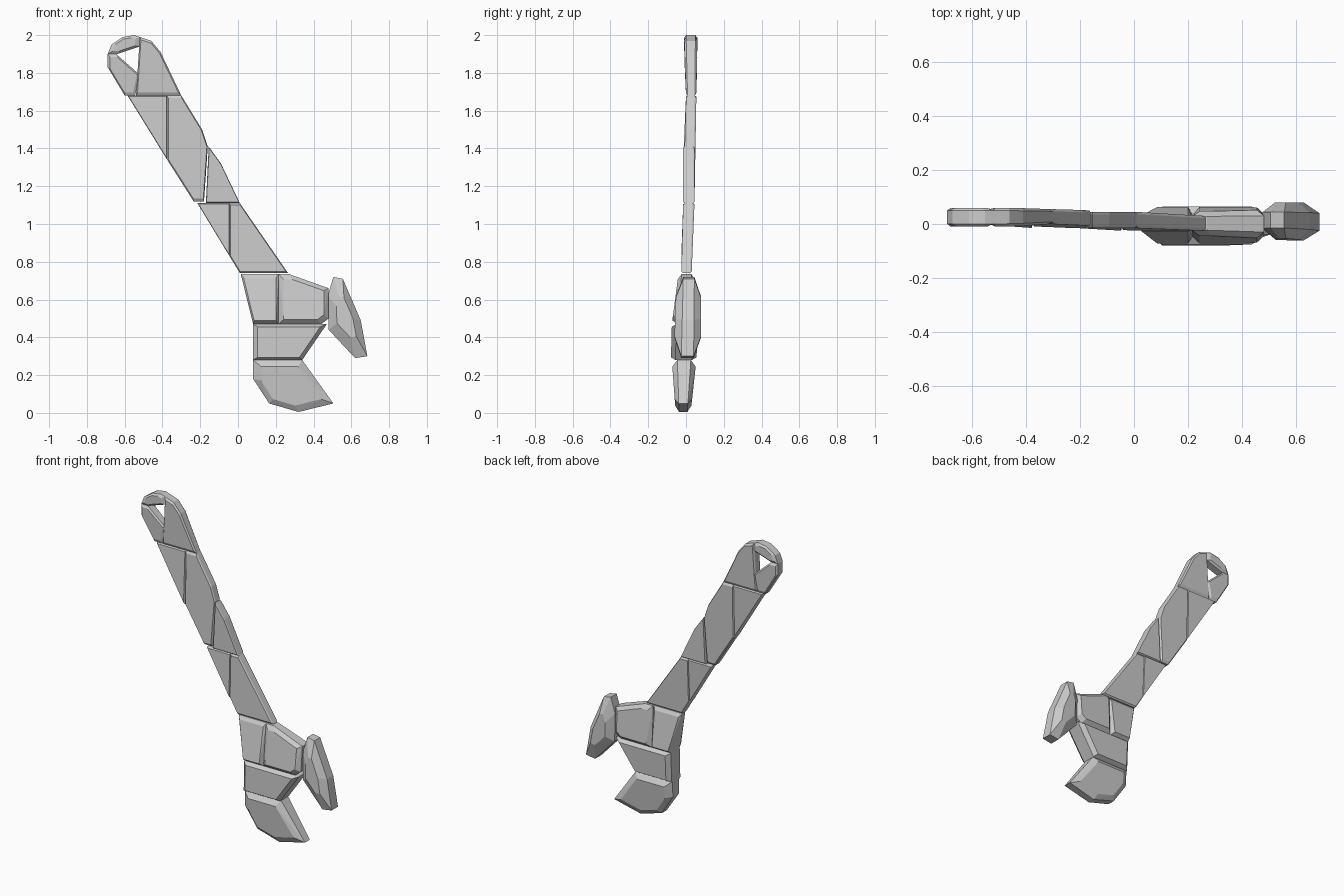
import bpy
import bmesh
from mathutils import Vector

default_cube = bpy.data.objects.get("Cube")
if default_cube:
    bpy.data.objects.remove(default_cube, do_unlink=True)

# Single steel colour
STEEL_COLOUR = (0.6, 0.6, 0.6, 1)
steel = bpy.data.materials.new("steel grey")
steel.use_nodes = True
steel.diffuse_color = STEEL_COLOUR
steel.node_tree.nodes["Principled BSDF"].inputs["Base Color"].default_value = STEEL_COLOUR


def chunk(name, outline, top_depth, bottom_depth, inset=0.95, rim=0.7):
    """Faceted convex slab: an (x, z) outline with chamfered front and back.

    The depths are (front y, back y) at the highest and lowest outline points.
    inset scales the faces towards the middle; rim is the relative edge thickness.
    """
    points = [Vector((x, 0, z)) for x, z in outline]
    centre = sum(points, Vector()) / len(points)
    low = min(p.z for p in points)
    high = max(p.z for p in points)

    def depth_at(z, side):
        blend = (z - low) / (high - low)
        return bottom_depth[side] + (top_depth[side] - bottom_depth[side]) * blend

    bm = bmesh.new()
    for point in points:
        inner = centre.lerp(point, inset)
        middle = (depth_at(point.z, 0) + depth_at(point.z, 1)) / 2
        for side in (0, 1):
            edge_y = middle + (depth_at(point.z, side) - middle) * rim
            bm.verts.new((point.x, edge_y, point.z))
            bm.verts.new((inner.x, depth_at(inner.z, side), inner.z))
    hull = bmesh.ops.convex_hull(bm, input=bm.verts)
    loose = {g for g in hull["geom_interior"] + hull["geom_unused"]
             if isinstance(g, bmesh.types.BMVert)}
    bmesh.ops.delete(bm, geom=list(loose), context='VERTS')
    bmesh.ops.recalc_face_normals(bm, faces=bm.faces)

    mesh = bpy.data.meshes.new(name)
    bm.to_mesh(mesh)
    bm.free()
    mesh.materials.append(steel)
    obj = bpy.data.objects.new(name, mesh)
    bpy.context.collection.objects.link(obj)
    return obj


# Slab depths along the tool, from hanging eye to jaws
EYE = (-0.01, 0.06)
GRIP = (0, 0.055)
MID = (-0.015, 0.045)
NECK = (-0.025, 0.03)
HEAD = (-0.075, 0.065)

# Hanging eye: three chunks around a triangular hole
chunk("eye_lower", [(-.69, 1.9), (-.69, 1.83), (-.6, 1.68), (-.545, 1.68),
                    (-.52, 1.79), (-.645, 1.9)], EYE, GRIP, inset=0.85)
chunk("eye_top", [(-.69, 1.9), (-.67, 1.95), (-.61, 1.99), (-.55, 2),
                  (-.52, 1.99), (-.52, 1.94), (-.64, 1.9)], EYE, EYE, inset=0.7)
chunk("eye_side", [(-.52, 1.99), (-.46, 1.97), (-.41, 1.91), (-.3, 1.68),
                   (-.54, 1.68), (-.52, 1.79)], EYE, GRIP, inset=0.9)

# Handle segments
chunk("handle_upper_left", [(-.585, 1.68), (-.375, 1.68), (-.375, 1.34)], GRIP, MID)
chunk("handle_upper_right", [(-.375, 1.68), (-.3, 1.68), (-.19, 1.5), (-.16, 1.41),
                             (-.18, 1.12), (-.235, 1.12), (-.375, 1.34)], GRIP, MID)
chunk("handle_middle", [(-.155, 1.41), (-.09, 1.32), (.01, 1.11), (-.17, 1.11)],
      MID, MID)
chunk("handle_lower_left", [(-.215, 1.11), (-.045, 1.11), (-.045, .83)], MID, NECK)
chunk("handle_lower_right", [(-.045, 1.11), (.01, 1.11), (.265, .74), (.01, .74),
                             (-.045, .83)], MID, NECK)

# Head
chunk("head_neck", [(.015, .735), (.215, .735), (.215, .47), (.08, .47), (.06, .55)],
      NECK, HEAD, inset=0.85, rim=0.6)
chunk("head_throat", [(.215, .735), (.27, .735), (.48, .66), (.48, .5), (.44, .47),
                      (.215, .47)], (-.04, .045), HEAD, inset=0.8, rim=0.6)
chunk("head_base", [(.08, .47), (.47, .47), (.34, .28), (.08, .28)],
      HEAD, (-.08, .055), inset=0.85, rim=0.65)

# Jaws
chunk("fixed_jaw", [(.08, .28), (.34, .28), (.505, .05), (.32, .005), (.165, .05),
                    (.08, .18)], (-.075, .055), (-.055, .025), inset=0.75, rim=0.55)
chunk("hook_jaw", [(.505, .72), (.555, .71), (.65, .49), (.685, .3), (.62, .29),
                   (.48, .44), (.475, .62)], (-.05, .08), (-.065, .08),
      inset=0.5, rim=0.45)
